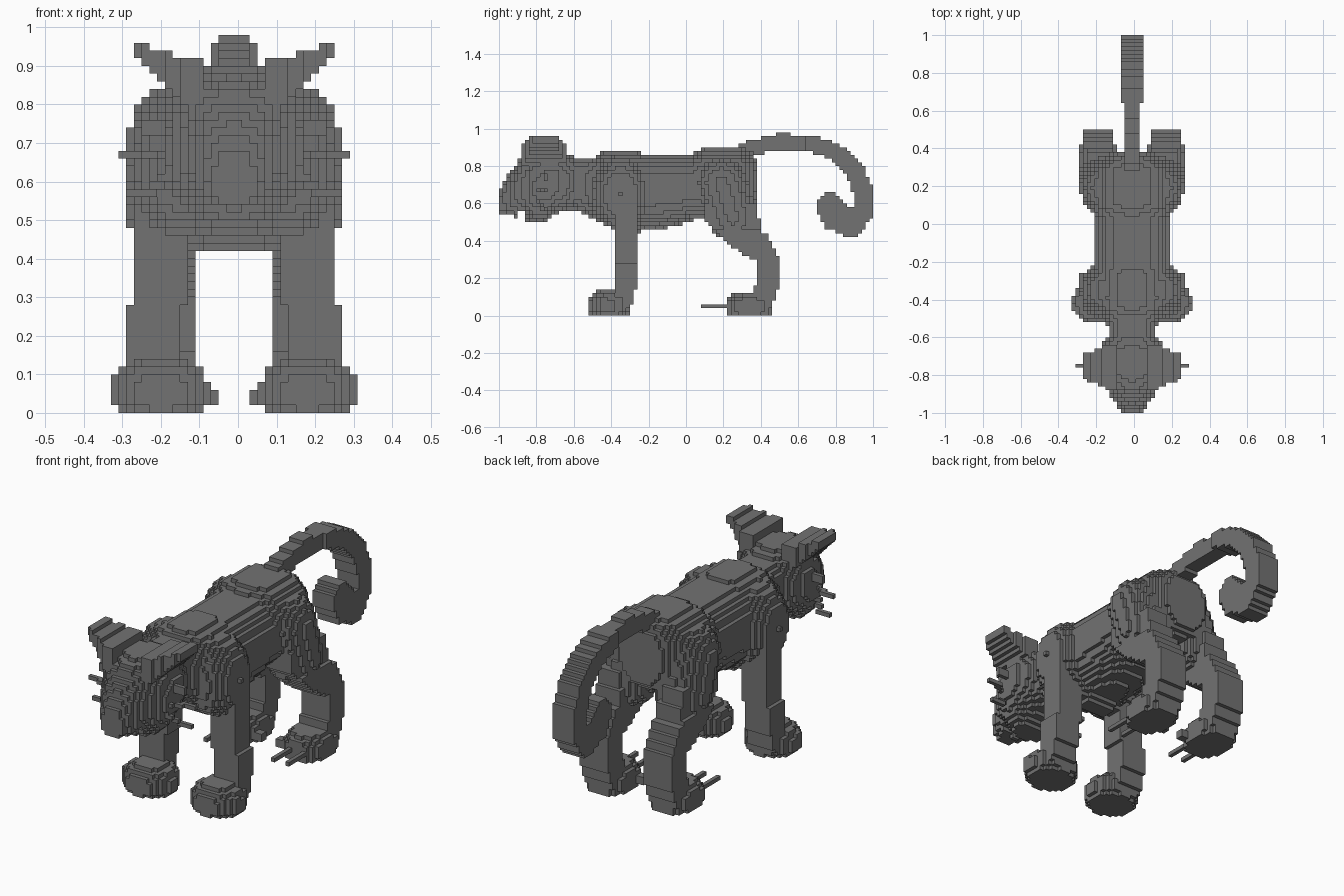
import bpy, bmesh, math
from mathutils import Vector
from mathutils.geometry import intersect_point_line

old = bpy.data.objects.get("Cube")
if old:
    bpy.data.objects.remove(old, do_unlink=True)

V = 0.02                 # size of one block
MID = -0.01              # x of the mirror plane
parts = {}               # part name -> blocks
owner = {}               # block -> part name

grey = bpy.data.materials.new("dark_grey")
grey.use_nodes = True
colour = (0.17, 0.17, 0.17, 1)
grey.diffuse_color = colour
grey.node_tree.nodes["Principled BSDF"].inputs["Base Color"].default_value = colour


def fill(name, inside, x, y, z, side=0):
    """Claim every free block in a box whose centre passes the test."""
    cells = parts.setdefault(name, [])
    span = lambda r: range(math.floor(r[0] / V + .01), math.ceil(r[1] / V - .01))
    for i in span(x):
        for j in span(y):
            for k in span(z):
                cell = (-1 - i if side < 0 else i, j, k)
                p = ((i + .5) * V, (j + .5) * V, (k + .5) * V)
                if cell not in owner and inside(*p):
                    owner[cell] = name
                    cells.append(cell)


def both(name, inside, x, y, z):
    for label, side in (("left_", 1), ("right_", -1)):
        fill(label + name, inside, x, y, z, side)


def solid(x, y, z):
    return True


def ellipsoid(c, r, n=2):
    return lambda *p: sum(abs((a - b) / s) ** n for a, b, s in zip(p, c, r)) <= 1


def lerp_rows(rows, t):
    """Interpolate a table whose first column is the position."""
    for a, b in zip(rows, rows[1:]):
        if a[0] <= t <= b[0]:
            f = (t - a[0]) / (b[0] - a[0])
            return [u + (v - u) * f for u, v in zip(a[1:], b[1:])]
    return None


def loft(rows, upper, lower):
    """Rounded sections along y: y, half width, bottom, top."""
    def inside(x, y, z):
        s = lerp_rows(rows, y)
        if not s:
            return False
        w, lo, hi = s
        h = (2 * z - lo - hi) / (hi - lo)
        n = upper if h > 0 else lower
        return abs(x / w) ** n + abs(h) ** n <= 1
    return inside


def tube(points):
    """Tapered tube along points of (position, radius)."""
    def inside(*p):
        p = Vector(p)
        for (a, ra), (b, rb) in zip(points, points[1:]):
            a, b = Vector(a), Vector(b)
            f = min(1, max(0, intersect_point_line(p, a, b)[1]))
            if (p - a.lerp(b, f)).length <= ra + (rb - ra) * f:
                return True
        return False
    return inside


# Head with a small mouth notch under the muzzle
head_loft = loft([(-1, .05, .53, .66), (-.96, .08, .53, .74), (-.92, .11, .53, .79),
                  (-.88, .13, .52, .85), (-.82, .17, .49, .875), (-.76, .18, .49, .89),
                  (-.70, .18, .54, .89), (-.64, .16, .56, .87), (-.60, .13, .56, .86)], 2.3, 2.3)
fill("head", lambda x, y, z: head_loft(x, y, z) and not (-.9 < y < -.86 and z < .57),
     (-.2, .2), (-1, -.6), (.46, .92))


# Ears: thin wings flaring outward, wide at the base
def ear(x, y, z):
    return (z - .9 * x > .685 and z - .3 * x < .885
            and abs(y + .755) < .125 - .45 * max(0, x - .12))


both("ear", ear, (.08, .26), (-.88, -.62), (.78, .96))

# Whiskers: thin stepped rods
for reach, height in ((.24, .74), (.30, .67), (.28, .57)):
    both("whiskers", tube([((.12, -.84, .66), .013), ((reach - .06, -.75, height), .013),
                           ((reach, -.75, height), .013)]), (.1, reach), (-.9, -.7), (.5, .8))

# Neck and torso
fill("torso", loft([(-.60, .13, .56, .85), (-.54, .13, .54, .845), (-.48, .16, .51, .85),
                    (-.44, .19, .49, .88), (-.38, .20, .46, .88), (-.32, .20, .41, .88),
                    (-.26, .20, .42, .88), (-.24, .20, .45, .865), (-.06, .20, .475, .865),
                    (.04, .20, .51, .865), (.10, .21, .51, .90), (.30, .20, .53, .90),
                    (.36, .14, .56, .87), (.38, .10, .6, .82)], 2.6, 2.2),
     (-.24, .24), (-.6, .4), (.4, .92))

# Shoulders and slanted haunches
both("shoulder", ellipsoid((.14, -.35, .65), (.13, .15, .19), 2.2),
     (0, .28), (-.52, -.18), (.44, .86))
both("haunch", tube([((.13, .19, .71), .145), ((.15, .25, .52), .125)]),
     (0, .28), (.02, .4), (.4, .88))

# Front legs: z, inner, outer, front, back
FRONT = [(0, .14, .26, -.46, -.32), (.06, .14, .28, -.42, -.29), (.14, .13, .28, -.38, -.27),
         (.28, .13, .27, -.38, -.25), (.6, .12, .26, -.38, -.25)]
# Hind legs sweep back to the hock
HIND = [(0, .12, .26, .26, .42), (.04, .11, .27, .30, .45), (.10, .10, .26, .35, .48),
        (.18, .10, .26, .38, .50), (.30, .10, .26, .37, .50), (.33, .10, .26, .30, .48),
        (.40, .10, .26, .20, .46), (.46, .10, .25, .14, .40), (.52, .11, .24, .10, .39),
        (.60, .12, .24, .10, .38)]


def leg(rows):
    def inside(x, y, z):
        s = lerp_rows(rows, z)
        return bool(s) and s[0] < x < s[1] and s[2] < y < s[3]
    return inside


both("front_leg", leg(FRONT), (0, .3), (-.5, -.2), (0, .6))
both("hind_leg", leg(HIND), (0, .3), (0, .52), (0, .6))

# Paws, toes and claws
both("front_paw", ellipsoid((.19, -.41, .055), (.125, .115, .09), 2.2),
     (.06, .32), (-.52, -.28), (0, .14))
both("hind_paw", ellipsoid((.18, .34, .045), (.108, .13, .085), 2.3),
     (.06, .3), (.2, .48), (0, .12))
both("front_toe", solid, (.30, .32), (-.46, -.42), (.02, .10))
both("hind_toe", solid, (.04, .10), (.26, .30), (.02, .06))
for inner in (.14, .22):
    both("hind_claws", solid, (inner, inner + .02), (.08, .28), (.04, .06))

# Curled tail: flat-sided ribbon following a path in the side plane
PATH = [((0, .28, .86), .04), ((0, .36, .90), .042), ((0, .50, .932), .042),
        ((0, .68, .918), .045), ((0, .80, .875), .045), ((0, .90, .785), .05),
        ((0, .95, .65), .053), ((0, .94, .54), .055), ((0, .88, .48), .06),
        ((0, .80, .53), .08), ((0, .77, .59), .072)]
curl = tube(PATH)
fill("tail", lambda x, y, z: abs(x) < (.06 if y > .64 else .04) and curl(0, y, z),
     (-.06, .06), (.24, 1), (.42, .98))

# Build the outer block faces of each part
for name, cells in parts.items():
    bm = bmesh.new()
    corners = {}

    def corner(c):
        if c not in corners:
            corners[c] = bm.verts.new((MID + c[0] * V, c[1] * V, c[2] * V))
        return corners[c]

    for cell in cells:
        for axis in range(3):
            u, v = (axis + 1) % 3, (axis + 2) % 3
            for step in (0, 1):
                beside = list(cell)
                beside[axis] += 2 * step - 1
                if tuple(beside) in owner:
                    continue
                ring = []
                for du, dv in ((0, 0), (1, 0), (1, 1), (0, 1)):
                    c = list(cell)
                    c[axis] += step
                    c[u] += du
                    c[v] += dv
                    ring.append(corner(tuple(c)))
                bm.faces.new(ring if step else ring[::-1])
    mesh = bpy.data.meshes.new(name)
    bm.to_mesh(mesh)
    bm.free()
    mesh.materials.append(grey)
    bpy.context.collection.objects.link(bpy.data.objects.new(name, mesh))
